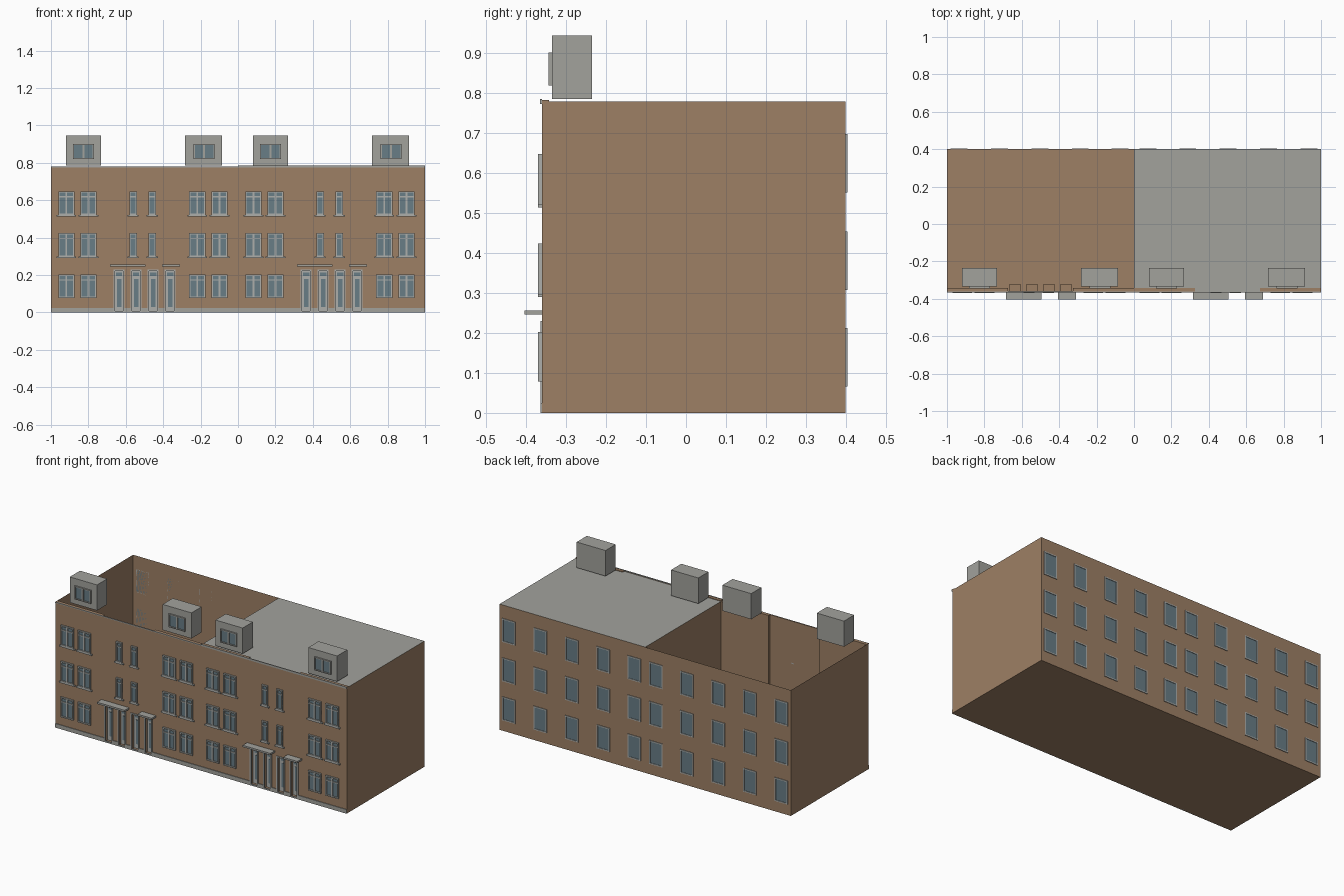
import bpy, bmesh
from mathutils import Matrix, Vector

if "Cube" in bpy.data.objects:
    bpy.data.objects.remove(bpy.data.objects["Cube"])


def material(name, rgb):
    mat = bpy.data.materials.new(name)
    mat.use_nodes = True
    mat.diffuse_color = (*rgb, 1)
    mat.node_tree.nodes["Principled BSDF"].inputs["Base Color"].default_value = (*rgb, 1)
    return mat


BRICK = material("brown brick", (0.34, 0.215, 0.13))
GREY = material("grey roofing", (0.36, 0.36, 0.335))
FRAME = material("pale frame", (0.42, 0.43, 0.41))
GLASS = material("blue grey glass", (0.14, 0.205, 0.24))

FRONT, BACK, TOP = -0.36, 0.40, 0.78


class Part:
    """Collects boxes and sheets into one named object."""

    def __init__(self, name, mat):
        self.name, self.mat, self.bm = name, mat, bmesh.new()

    def box(self, x0, x1, y0, y1, z0, z1, open_front=False):
        mid = Vector((x0 + x1, y0 + y1, z0 + z1)) / 2
        size = Vector((x1 - x0, y1 - y0, z1 - z0, 1))
        verts = bmesh.ops.create_cube(
            self.bm, size=1, matrix=Matrix.Translation(mid) @ Matrix.Diagonal(size))["verts"]
        if open_front:
            faces = {f for v in verts for f in v.link_faces}
            gone = [f for f in faces if f.calc_center_median().y < y0 + 1e-5]
            bmesh.ops.delete(self.bm, geom=gone, context="FACES_ONLY")

    def sheet(self, *corners):
        self.bm.faces.new([self.bm.verts.new(c) for c in corners])

    def ring(self, x0, x1, z0, z1, y0, y1, t):
        self.box(x0, x0 + t, y0, y1, z0, z1)
        self.box(x1 - t, x1, y0, y1, z0, z1)
        self.box(x0 + t, x1 - t, y0, y1, z1 - t, z1)
        self.box(x0 + t, x1 - t, y0, y1, z0, z0 + t)

    def finish(self):
        mesh = bpy.data.meshes.new(self.name)
        self.bm.to_mesh(mesh)
        self.bm.free()
        mesh.materials.append(self.mat)
        bpy.context.collection.objects.link(bpy.data.objects.new(self.name, mesh))


# Thin outer shell: floor, back, ends and the party wall
shell = Part("outer_walls", BRICK)
shell.sheet((-1, FRONT, 0), (-1, BACK, 0), (1, BACK, 0), (1, FRONT, 0))
shell.sheet((1, BACK, 0), (-1, BACK, 0), (-1, BACK, TOP), (1, BACK, TOP))
for x in (-1, 0):
    shell.sheet((x, BACK, 0), (x, FRONT, 0), (x, FRONT, TOP), (x, BACK, TOP))
shell.sheet((1, FRONT, 0), (1, BACK, 0), (1, BACK, TOP), (1, FRONT, TOP))
shell.finish()

# Flat roof over one house only
roof = Part("flat_roof", GREY)
roof.sheet((0, FRONT, TOP), (1, FRONT, TOP), (1, BACK, TOP), (0, BACK, TOP))
roof.finish()

facade = Part("front_wall", BRICK)
recesses = Part("door_recesses", BRICK)
plinth = Part("plinth", GREY)
cornice = Part("cornice", GREY)
canopies = Part("door_canopies", GREY)
dormers = Part("roof_boxes", GREY)
sills = Part("window_sills", FRAME)
frames = Part("front_window_frames", FRAME)
panes = Part("front_window_panes", GLASS)
door_frames = Part("door_frames", FRAME)
doors = Part("door_leaves", FRAME)
door_glass = Part("door_glass", GLASS)
dormer_frames = Part("roof_box_window_frames", GREY)
dormer_panes = Part("roof_box_window_panes", GLASS)


def front_window(x0, x1, z0, z1, wide, sill):
    out = FRONT - 0.01
    panes.box(x0, x1, FRONT - 0.003, FRONT, z0, z1)
    frames.ring(x0, x1, z0, z1, out, FRONT, 0.007)
    frames.box(x0, x1, out + 0.002, FRONT, z1 - 0.032, z1 - 0.026)
    if wide:
        mid = (x0 + x1) / 2
        frames.box(mid - 0.005, mid + 0.005, out + 0.001, FRONT, z0, z1)
    if sill:
        sills.box(x0 - 0.01, x1 + 0.01, out, FRONT + 0.003, z0 - 0.008, z0)


DOORS = (-0.636, -0.545, -0.454, -0.363)
FLOORS = ((0.078, 0.202), (0.298, 0.424), (0.522, 0.648))

for house in (0, 1):
    # Front wall: thick side bays and a thin middle bay pierced by doors
    crest = TOP + 0.004 * house
    facade.box(house - 1, house - 0.675, FRONT, -0.343, 0, crest)
    facade.box(house - 0.325, house, FRONT, -0.343, 0, crest)
    facade.box(house - 0.675, house - 0.325, FRONT, FRONT + 0.003, 0.23, TOP)
    edge = house - 0.675
    for d in DOORS:
        c = d + house
        facade.box(edge, c - 0.029, FRONT, FRONT + 0.003, 0, 0.23)
        plinth.box(edge, c - 0.029, FRONT - 0.004, FRONT, 0, 0.025)
        edge = c + 0.029

        # Recessed door with jambs, leaf and glazing
        recesses.box(c - 0.029, c + 0.029, FRONT, -0.32, 0, 0.23, open_front=True)
        door_frames.ring(c - 0.029, c + 0.029, 0, 0.23, FRONT - 0.004, FRONT + 0.006, 0.008)
        doors.box(c - 0.027, c + 0.027, -0.332, -0.323, 0.002, 0.228)
        door_glass.box(c - 0.012, c + 0.012, -0.335, -0.332, 0.03, 0.18)
        door_glass.box(c - 0.017, c + 0.017, -0.335, -0.332, 0.195, 0.215)
    facade.box(edge, house - 0.325, FRONT, FRONT + 0.003, 0, 0.23)
    plinth.box(edge, house, FRONT - 0.004, FRONT, 0, 0.025)
    plinth.box(house - 1, house - 0.675, FRONT - 0.004, FRONT, 0, 0.025)

    cornice.box(house - 1, house, FRONT - 0.005, FRONT, 0.774, TOP + 0.006 * house)

    for x0, x1 in ((-0.685, -0.495), (-0.407, -0.31)):
        canopies.box(house + x0, house + x1, -0.404, FRONT, 0.246, 0.257)

    # Front windows
    for level, (z0, z1) in enumerate(FLOORS):
        for x in (-0.918, -0.8, -0.218, -0.099):
            front_window(house + x - 0.043, house + x + 0.043, z0, z1, True, level > 0)
        if level:
            for x in (-0.561, -0.459):
                front_window(house + x - 0.02, house + x + 0.02, z0, z1, False, True)

    # Boxes on the roof edge, each with a twin window
    for x0, x1, c in ((-0.92, -0.733, -0.827), (-0.283, -0.085, -0.181)):
        dormers.box(house + x0, house + x1, -0.335, -0.235, 0.786, 0.945)
        c += house
        dormer_panes.box(c - 0.05, c + 0.05, -0.338, -0.335, 0.826, 0.896)
        dormer_frames.ring(c - 0.056, c + 0.056, 0.82, 0.902, -0.344, -0.335, 0.006)
        dormer_frames.box(c - 0.005, c + 0.005, -0.344, -0.335, 0.826, 0.896)

# Back windows: pane plates with slim borders
back_frames = Part("back_window_frames", FRAME)
back_panes = Part("back_window_panes", GLASS)
for x in (0.075, 0.287, 0.503, 0.72, 0.935):
    for c in (x, -x):
        for z0 in (0.066, 0.308, 0.552):
            back_panes.box(c - 0.045, c + 0.045, BACK, BACK + 0.001, z0, z0 + 0.146)
            back_frames.ring(c - 0.045, c + 0.045, z0, z0 + 0.146, BACK, BACK + 0.004, 0.007)

for part in (facade, recesses, plinth, cornice, canopies, dormers, sills, frames, panes,
             door_frames, doors, door_glass, dormer_frames, dormer_panes,
             back_frames, back_panes):
    part.finish()
